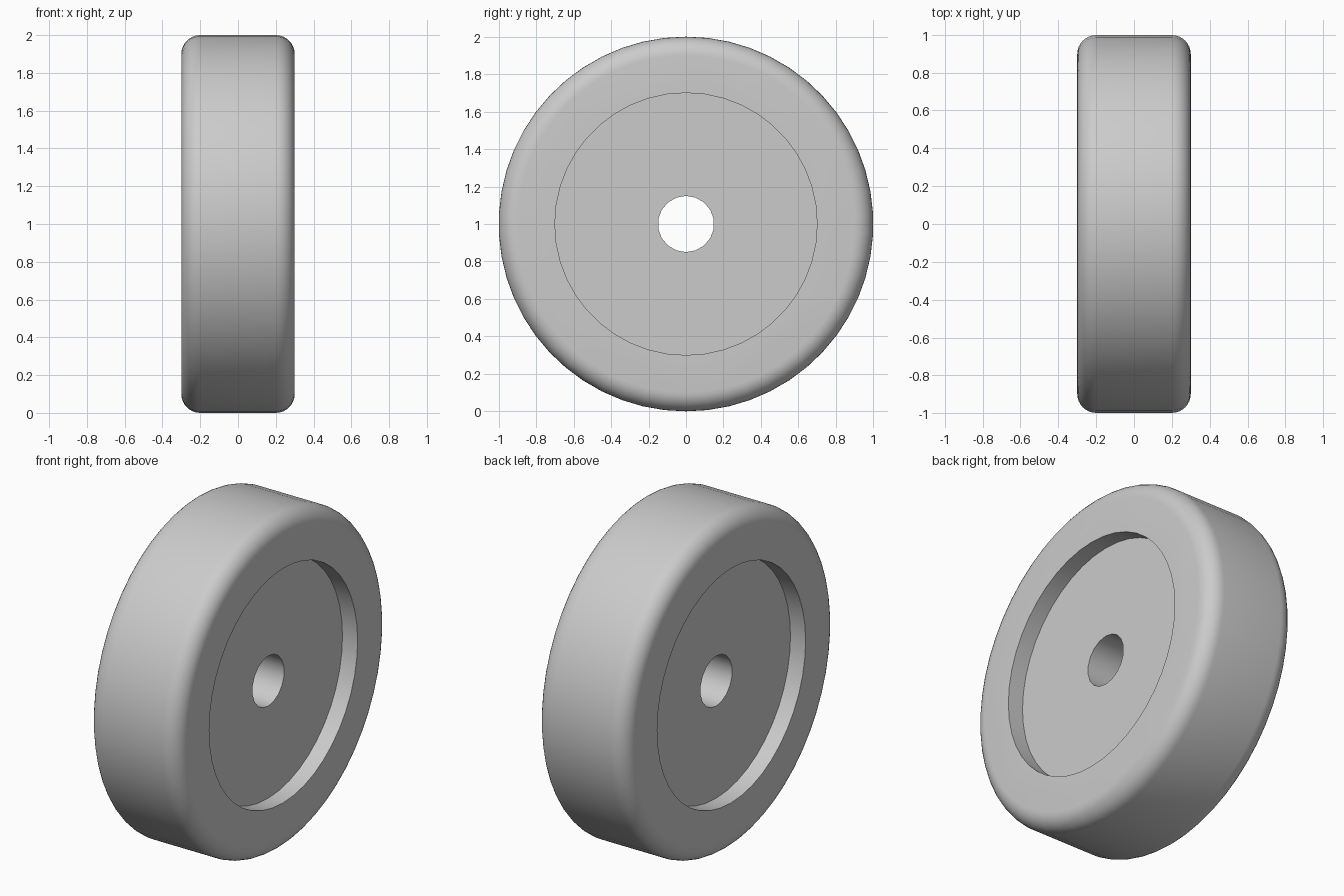
import bpy
import bmesh
from math import radians
from mathutils import Matrix

cube = bpy.data.objects.get("Cube")
if cube:
    bpy.data.objects.remove(cube, do_unlink=True)

RADIUS, WIDTH, ROUNDING = 1.0, 0.6, 0.1
RECESS_RADIUS, RECESS_DEPTH, BORE_RADIUS = 0.7, 0.1, 0.15

grey = bpy.data.materials.new("plain grey")
grey.use_nodes = True
grey.diffuse_color = (0.6, 0.6, 0.6, 1)
grey.node_tree.nodes["Principled BSDF"].inputs["Base Color"].default_value = grey.diffuse_color


def disc(name, radius, width, sides, x=0.0, rounding=0.0):
    """Cylinder along x at axle height, optionally with rounded rims."""
    bm = bmesh.new()
    turn = Matrix.Rotation(radians(90), 4, 'X') @ Matrix.Rotation(radians(90), 4, 'Y')
    bmesh.ops.create_cone(bm, cap_ends=True, segments=sides, radius1=radius,
                          radius2=radius, depth=width, matrix=turn)
    if rounding:
        rims = [e for e in bm.edges if abs(e.verts[0].co.x - e.verts[1].co.x) < 0.01]
        bmesh.ops.bevel(bm, geom=rims, offset=rounding, offset_type='OFFSET',
                        segments=8, profile=0.5, affect='EDGES')
    bmesh.ops.translate(bm, verts=bm.verts, vec=(x, 0, RADIUS))
    bmesh.ops.recalc_face_normals(bm, faces=bm.faces)
    mesh = bpy.data.meshes.new(name)
    bm.to_mesh(mesh)
    bm.free()
    mesh.materials.append(grey)
    obj = bpy.data.objects.new(name, mesh)
    bpy.context.collection.objects.link(obj)
    return obj


def cut(target, cutter):
    """Subtract the cutter and discard it."""
    cutter.hide_render = True
    mod = target.modifiers.new("cut", 'BOOLEAN')
    mod.operation, mod.solver, mod.object = 'DIFFERENCE', 'EXACT', cutter
    bpy.ops.object.modifier_apply(modifier=mod.name)
    bpy.data.objects.remove(cutter, do_unlink=True)


# Rounded wheel body
wheel = disc("wheel", RADIUS, WIDTH, 54, rounding=ROUNDING)
bpy.ops.object.select_all(action='DESELECT')
wheel.select_set(True)
bpy.context.view_layer.objects.active = wheel

# Shallow recess on each side, then the axle bore
for side in (-1, 1):
    cut(wheel, disc("recess_cutter", RECESS_RADIUS, 2 * RECESS_DEPTH, 44, x=side * WIDTH / 2))
cut(wheel, disc("bore_cutter", BORE_RADIUS, 2 * WIDTH, 18))

bpy.ops.object.shade_smooth_by_angle(angle=radians(35))
